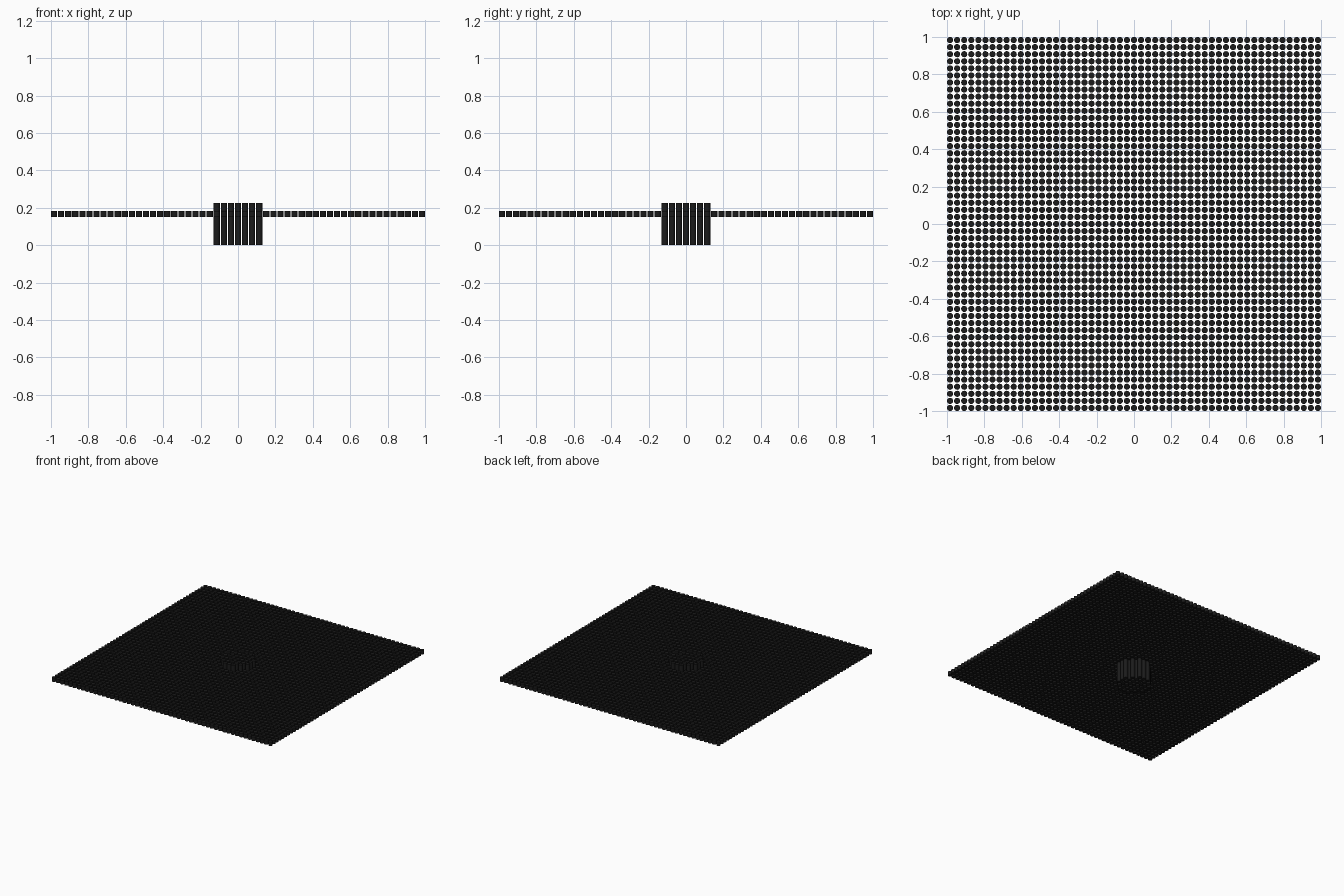
import bpy
import bmesh
from math import cos, sin, pi

cube = bpy.data.objects.get("Cube")
if cube:
    bpy.data.objects.remove(cube, do_unlink=True)

COUNT = 53                 # pins along each side of the square
HALF = COUNT // 2
RADIUS = 0.0165
PITCH = (1 - RADIUS) / HALF
SIDES = 16

black = bpy.data.materials.new("matte_black")
black.use_nodes = True
colour = (0.011, 0.011, 0.011, 1)
black.diffuse_color = colour
black.node_tree.nodes["Principled BSDF"].inputs["Base Color"].default_value = colour


def add_pin(bm, x, y, bottom, top):
    """Add one closed upright cylinder to the mesh."""
    rings = []
    for z in (bottom, top):
        rings.append([bm.verts.new((x + RADIUS * cos(2 * pi * i / SIDES),
                                    y + RADIUS * sin(2 * pi * i / SIDES), z))
                      for i in range(SIDES)])
    low, high = rings
    bm.faces.new(low[::-1])
    bm.faces.new(high)
    for i in range(SIDES):
        j = (i + 1) % SIDES
        bm.faces.new((low[i], low[j], high[j], high[i]))


def build_pins(name, cells, bottom, top):
    """Build one object holding a pin at every grid cell."""
    bm = bmesh.new()
    for i, j in cells:
        add_pin(bm, i * PITCH, j * PITCH, bottom, top)
    mesh = bpy.data.meshes.new(name)
    bm.to_mesh(mesh)
    bm.free()
    mesh.materials.append(black)
    obj = bpy.data.objects.new(name, mesh)
    bpy.context.collection.objects.link(obj)
    bpy.ops.object.select_all(action='DESELECT')
    obj.select_set(True)
    bpy.context.view_layer.objects.active = obj
    bpy.ops.object.shade_smooth_by_angle()


def in_core(cell):
    return cell[0] ** 2 + cell[1] ** 2 <= 10


span = range(-HALF, HALF + 1)
cells = [(i, j) for i in span for j in span]

# Flat square field of short pins
build_pins("short_pins", [c for c in cells if not in_core(c)], 0.152, 0.184)

# Round cluster of long pins in the middle
build_pins("long_pins", [c for c in cells if in_core(c)], 0, 0.227)
